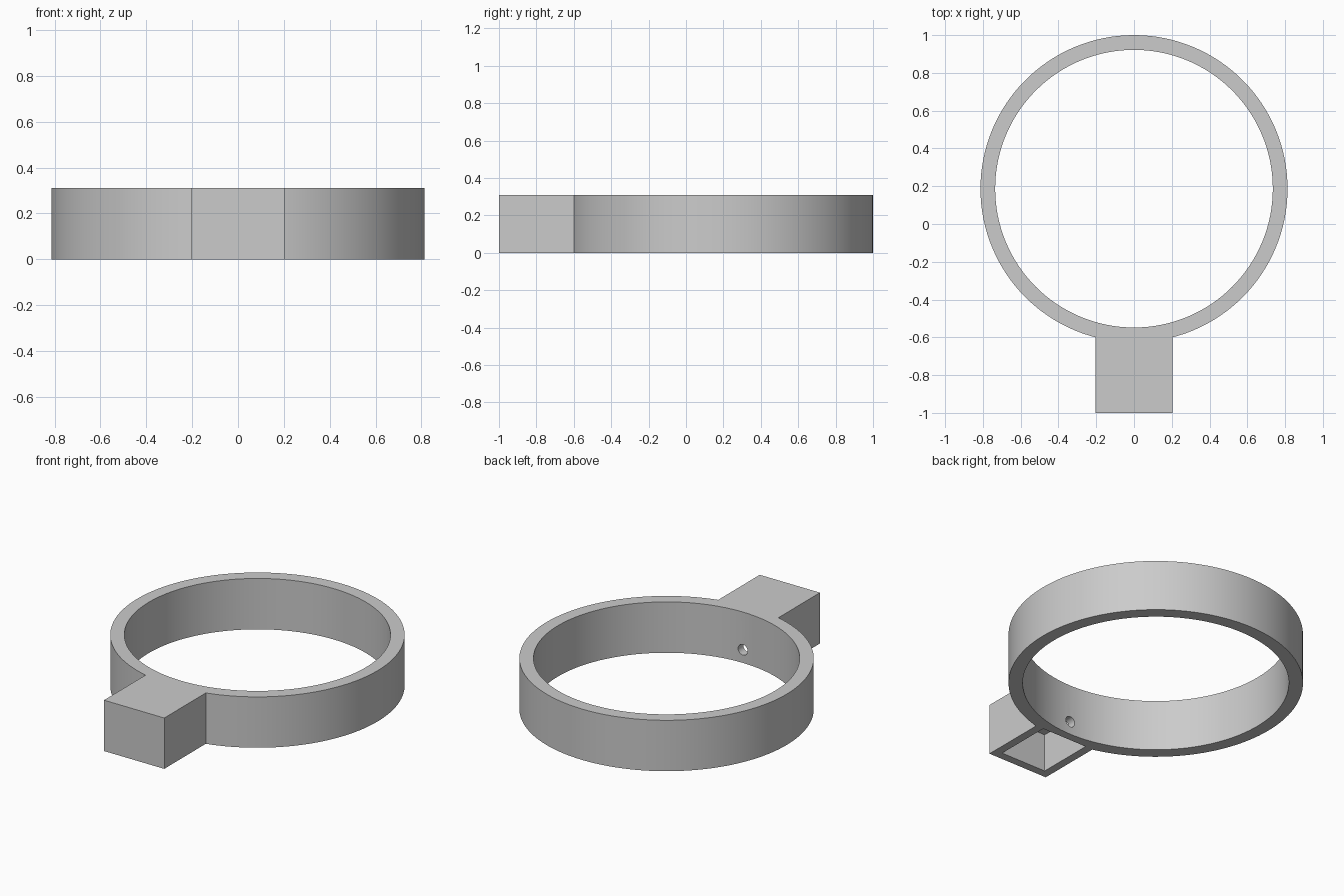
import bpy
import math

cube = bpy.data.objects.get("Cube")
if cube:
    bpy.data.objects.remove(cube, do_unlink=True)

HEIGHT = 0.31
RING_Y = 0.187
OUTER, INNER = 0.813, 0.735
HALF_W = 0.203
WALL = 0.05

grey = bpy.data.materials.new("plain_grey")
grey.use_nodes = True
colour = (0.6, 0.6, 0.6, 1)
grey.diffuse_color = colour
grey.node_tree.nodes["Principled BSDF"].inputs["Base Color"].default_value = colour


def cylinder(name, radius, depth, location, sides, rotation=(0, 0, 0)):
    bpy.ops.mesh.primitive_cylinder_add(vertices=sides, radius=radius, depth=depth,
                                        location=location, rotation=rotation)
    obj = bpy.context.object
    obj.name = name
    obj.data.materials.append(grey)
    return obj


def box(name, low, high):
    centre = [(a + b) / 2 for a, b in zip(low, high)]
    bpy.ops.mesh.primitive_cube_add(size=1, location=centre)
    obj = bpy.context.object
    obj.name = name
    obj.scale = [b - a for a, b in zip(low, high)]
    bpy.ops.object.transform_apply(location=False, rotation=False, scale=True)
    obj.data.materials.append(grey)
    return obj


def combine(target, tool, operation):
    """Apply a boolean and throw the tool away."""
    tool.hide_render = True
    mod = target.modifiers.new(tool.name, 'BOOLEAN')
    mod.operation = operation
    mod.solver = 'EXACT'
    mod.object = tool
    bpy.ops.object.select_all(action='DESELECT')
    bpy.context.view_layer.objects.active = target
    target.select_set(True)
    bpy.ops.object.modifier_apply(modifier=mod.name)
    bpy.data.objects.remove(tool, do_unlink=True)


# Ring with the square housing joined at the front
ring = cylinder("ring_with_housing", OUTER, HEIGHT, (0, RING_Y, HEIGHT / 2), 128)
housing = box("housing", (-HALF_W, -1, 0), (HALF_W, -0.3, HEIGHT))
combine(ring, housing, 'UNION')

# Open middle of the ring
bore = cylinder("bore", INNER, 1, (0, RING_Y, HEIGHT / 2), 128)
combine(ring, bore, 'DIFFERENCE')

# Pocket in the housing, open underneath
inner_x = HALF_W - WALL
pocket = box("pocket", (-inner_x, -1 + WALL, -0.1),
             (inner_x, RING_Y - INNER - WALL, 0.23))
combine(ring, pocket, 'DIFFERENCE')

# Small round hole from the ring into the pocket
hole = cylinder("hole", 0.032, 0.2, (0, -0.58, 0.08), 32, (math.pi / 2, 0, 0))
combine(ring, hole, 'DIFFERENCE')

bpy.ops.object.shade_smooth_by_angle(angle=math.radians(30))
